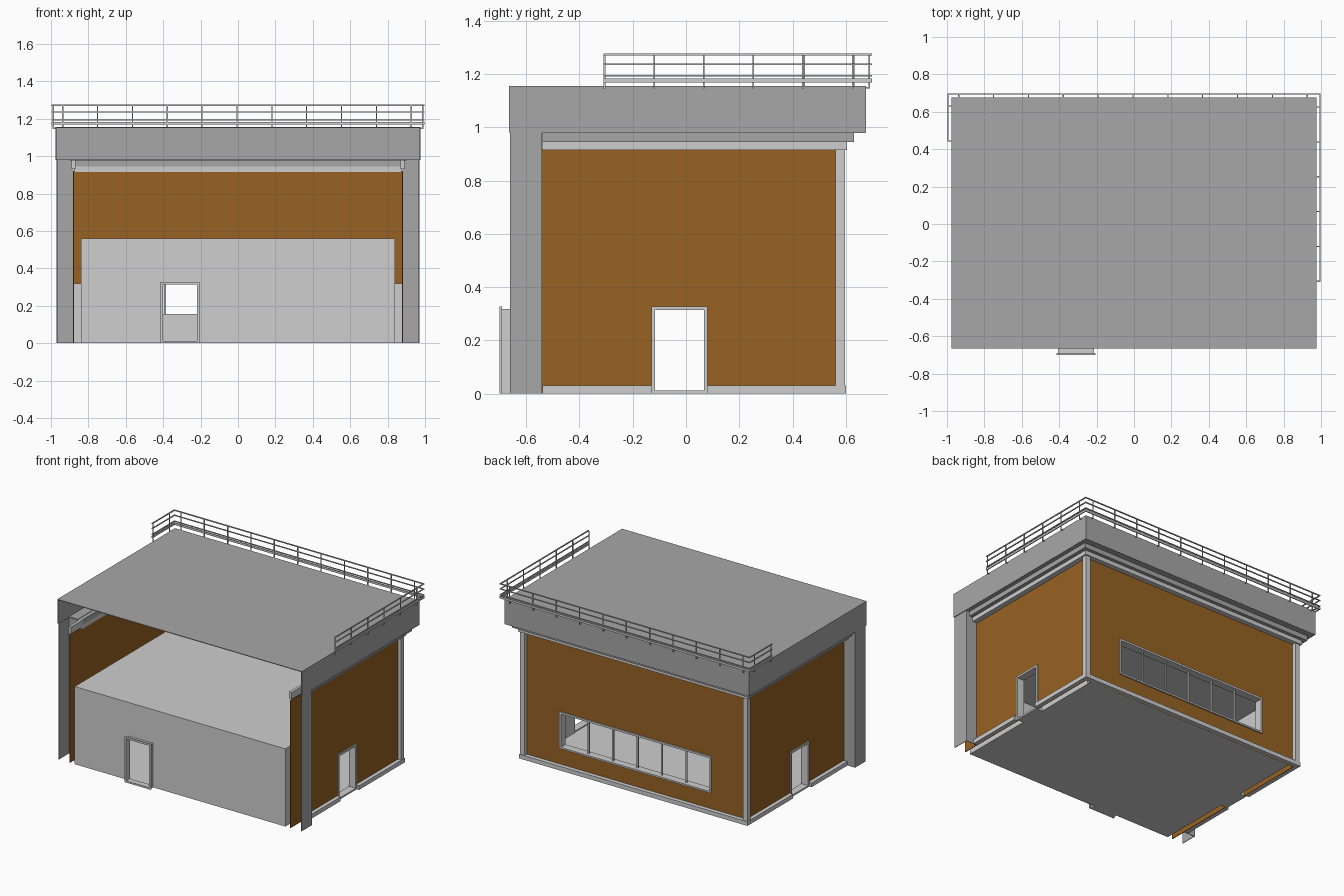
import bpy, bmesh
from mathutils import Vector

old = bpy.data.objects.get("Cube")
if old:
    bpy.data.objects.remove(old, do_unlink=True)


def material(name, r, g, b):
    m = bpy.data.materials.new(name)
    m.use_nodes = True
    m.diffuse_color = (r, g, b, 1)
    m.node_tree.nodes["Principled BSDF"].inputs["Base Color"].default_value = (r, g, b, 1)
    return m


GREY = material("concrete grey", 0.39, 0.39, 0.39)
LIGHT = material("light grey", 0.62, 0.62, 0.62)
BROWN = material("ochre brown", 0.31, 0.122, 0.017)


def finish(name, bm, mat):
    bmesh.ops.recalc_face_normals(bm, faces=bm.faces)
    mesh = bpy.data.meshes.new(name)
    bm.to_mesh(mesh)
    bm.free()
    mesh.materials.append(mat)
    obj = bpy.data.objects.new(name, mesh)
    bpy.context.collection.objects.link(obj)
    return obj


def add_box(bm, x, y, z):
    """Box between the two limits given for each axis."""
    lo, hi = [Vector(c) for c in zip(x, y, z)]
    verts = bmesh.ops.create_cube(bm, size=1)["verts"]
    for v in verts:
        v.co = Vector([(lo[i] + hi[i]) / 2 + v.co[i] * (hi[i] - lo[i]) for i in range(3)])


def boxes(name, mat, *parts):
    bm = bmesh.new()
    for part in parts:
        add_box(bm, *part)
    return finish(name, bm, mat)


def panel(name, mat, axis, depth, u, z, hole_u, hole_z):
    """Upright panel across axis x or y, with a rectangular opening."""
    bm = bmesh.new()
    us = sorted({*u, *hole_u})
    zs = sorted({*z, *hole_z})

    def point(a, h):
        return bm.verts.new((depth[0], a, h) if axis == "x" else (a, depth[0], h))

    grid = [[point(a, h) for h in zs] for a in us]
    for i in range(len(us) - 1):
        for j in range(len(zs) - 1):
            in_u = hole_u[0] <= us[i] < hole_u[1]
            in_z = hole_z[0] <= zs[j] < hole_z[1]
            if not (in_u and in_z):
                bm.faces.new((grid[i][j], grid[i + 1][j], grid[i + 1][j + 1], grid[i][j + 1]))
    for v in [v for v in bm.verts if not v.link_faces]:
        bm.verts.remove(v)
    new = bmesh.ops.extrude_face_region(bm, geom=bm.faces[:])["geom"]
    d = depth[1] - depth[0]
    shift = (d, 0, 0) if axis == "x" else (0, d, 0)
    bmesh.ops.translate(bm, vec=shift, verts=[g for g in new if isinstance(g, bmesh.types.BMVert)])
    return finish(name, bm, mat)


def frame(name, axis, flange, casing, u, z):
    """Deep casing with a slightly wider outer flange."""
    cu, cz = (u[0] + 0.01, u[1] - 0.01), (z[0], z[1] - 0.01)
    hu, hz = (u[0] + 0.013, u[1] - 0.013), (z[0] + 0.012, z[1] - 0.014)
    panel(name + "_flange", LIGHT, axis, flange, u, z, hu, hz)
    panel(name + "_casing", LIGHT, axis, casing, cu, cz, hu, hz)


def mirrored(s, a, b):
    return tuple(sorted((s * a, s * b)))


FRONT = -0.66
DOOR_Y, DOOR_Z = (-0.13, 0.08), (0.0, 0.328)
cut_y, cut_z = (-0.12, 0.07), (0.0, 0.318)
WIN_X, WIN_Z = (-0.605, 0.605), (0.145, 0.41)
win_cut_x, win_cut_z = (-0.595, 0.595), (0.145, 0.4)

# Outer brown walls and inner room side walls, with doorways
for s, side in ((1, "left"), (-1, "right")):
    panel(side + "_outer_wall", BROWN, "x", mirrored(s, 0.877, 0.882),
          (FRONT, 0.565), (0, 0.92), cut_y, cut_z)
    panel(side + "_room_wall", LIGHT, "x", mirrored(s, 0.835, 0.84),
          (FRONT, 0.53), (0, 0.56), cut_y, cut_z)
    frame(side + "_door_frame", "x", mirrored(s, 0.884, 0.892),
          mirrored(s, 0.838, 0.884), DOOR_Y, DOOR_Z)
    # Angled sheet columns at the front
    boxes(side + "_column", GREY,
          (mirrored(s, 0.966, 0.97), (FRONT, -0.54), (0, 0.98)),
          (mirrored(s, 0.883, 0.97), (-0.544, -0.54), (0, 0.98)))
    # Corner post and skirting
    boxes(side + "_corner_post", LIGHT,
          (mirrored(s, 0.87, 0.907), (0.566, 0.596), (0.03, 0.915)),
          (mirrored(s, 0.88, 0.907), (0.562, 0.596), (0.03, 0.915)))
    boxes(side + "_skirting", LIGHT,
          (mirrored(s, 0.878, 0.91), (-0.539, DOOR_Y[0]), (0, 0.03)),
          (mirrored(s, 0.878, 0.91), (DOOR_Y[1], 0.6), (0, 0.03)))

# Back walls with the window opening, and the room front with its door
panel("back_outer_wall", BROWN, "y", (0.565, 0.57), (-0.88, 0.88), (0, 0.92), win_cut_x, win_cut_z)
panel("back_room_wall", LIGHT, "y", (0.525, 0.53), (-0.84, 0.84), (0, 0.56), win_cut_x, win_cut_z)
panel("front_room_wall", LIGHT, "y", (FRONT, FRONT + 0.005), (-0.84, 0.84), (0, 0.56),
      (-0.405, -0.215), cut_z)
frame("front_door_frame", "y", (-0.7, -0.691), (-0.691, -0.657), (-0.415, -0.205), DOOR_Z)
boxes("back_skirting", LIGHT, ((-0.91, 0.91), (0.568, 0.6), (0, 0.03)))
boxes("floor", LIGHT, ((-0.84, 0.84), (FRONT, 0.57), (0, 0.004)))
boxes("room_ceiling", LIGHT, ((-0.84, 0.84), (FRONT, 0.53), (0.555, 0.56)))

# Long window with upright bars
frame("window_frame", "y", (0.572, 0.58), (0.525, 0.572), WIN_X, WIN_Z)
boxes("window_bars", LIGHT, *[((x - 0.005, x + 0.005), (0.545, 0.555), (0.155, 0.398))
                              for x in (i * 0.195 for i in range(-2, 3))])


def band(name, mat, inner, outer_x, outer_y, z, front):
    """U-shaped band round the sides and back."""
    sides = [(mirrored(s, inner, outer_x), (front, outer_y), z) for s in (1, -1)]
    back_in = inner - 0.31
    boxes(name, mat, *sides, ((-inner, inner), (back_in, outer_y), z))


# Cornice, soffit and open-fronted roof
band("lower_cornice", LIGHT, 0.872, 0.918, 0.605, (0.915, 0.945), -0.539)
band("upper_cornice", GREY, 0.872, 0.945, 0.63, (0.945, 0.98), -0.539)
for s, side in ((1, "left"), (-1, "right")):
    boxes(side + "_wall_cap", LIGHT, (mirrored(s, 0.87, 0.89), (FRONT, -0.53), (0.93, 0.98)))
band("soffit", GREY, 0.9, 0.974, 0.674, (0.979, 0.983), -0.54)
boxes("roof_top", GREY, ((-0.975, 0.975), (-0.665, 0.675), (1.15, 1.155)))
boxes("roof_fascia", GREY,
      ((-0.975, -0.97), (-0.665, 0.675), (0.98, 1.15)),
      ((0.97, 0.975), (-0.665, 0.675), (0.98, 1.15)),
      ((-0.97, 0.97), (0.67, 0.675), (0.98, 1.15)))

# Roof railing: rails and toe board on three sides
RAIL_X, RAIL_Y = 0.994, 0.695
levels = [(1.269, 1.276), (1.233, 1.239), (1.19, 1.196), (1.168, 1.183)]
T = 0.0035
LEFT_START, RIGHT_START = -0.31, 0.44
rails = []
for z in levels:
    rails += [((-RAIL_X - T, RAIL_X + T), (RAIL_Y - T, RAIL_Y + T), z),
              ((RAIL_X - T, RAIL_X + T), (LEFT_START, RAIL_Y), z),
              ((-RAIL_X - T, -RAIL_X + T), (RIGHT_START, RAIL_Y), z)]
boxes("railing_rails", LIGHT, *rails)

# Railing posts with fixing brackets on the fascia
STEP = 0.1863
P = 0.003
posts = []
for i in range(11):
    x = -0.937 + i * STEP
    posts += [((x - P, x + P), (RAIL_Y - 0.01, RAIL_Y - 0.004), (1.145, 1.272)),
              ((x - P, x + P), (0.674, RAIL_Y - 0.004), (1.145, 1.152))]
for s, start, count in ((1, LEFT_START + 0.004, 6), (-1, RIGHT_START + 0.004, 2)):
    for i in range(count):
        y = start + i * STEP
        posts += [(mirrored(s, RAIL_X - 0.009, RAIL_X - 0.003), (y - P, y + P), (1.145, 1.272)),
                  (mirrored(s, 0.974, RAIL_X - 0.003), (y - P, y + P), (1.145, 1.152))]
boxes("railing_posts", LIGHT, *posts)
